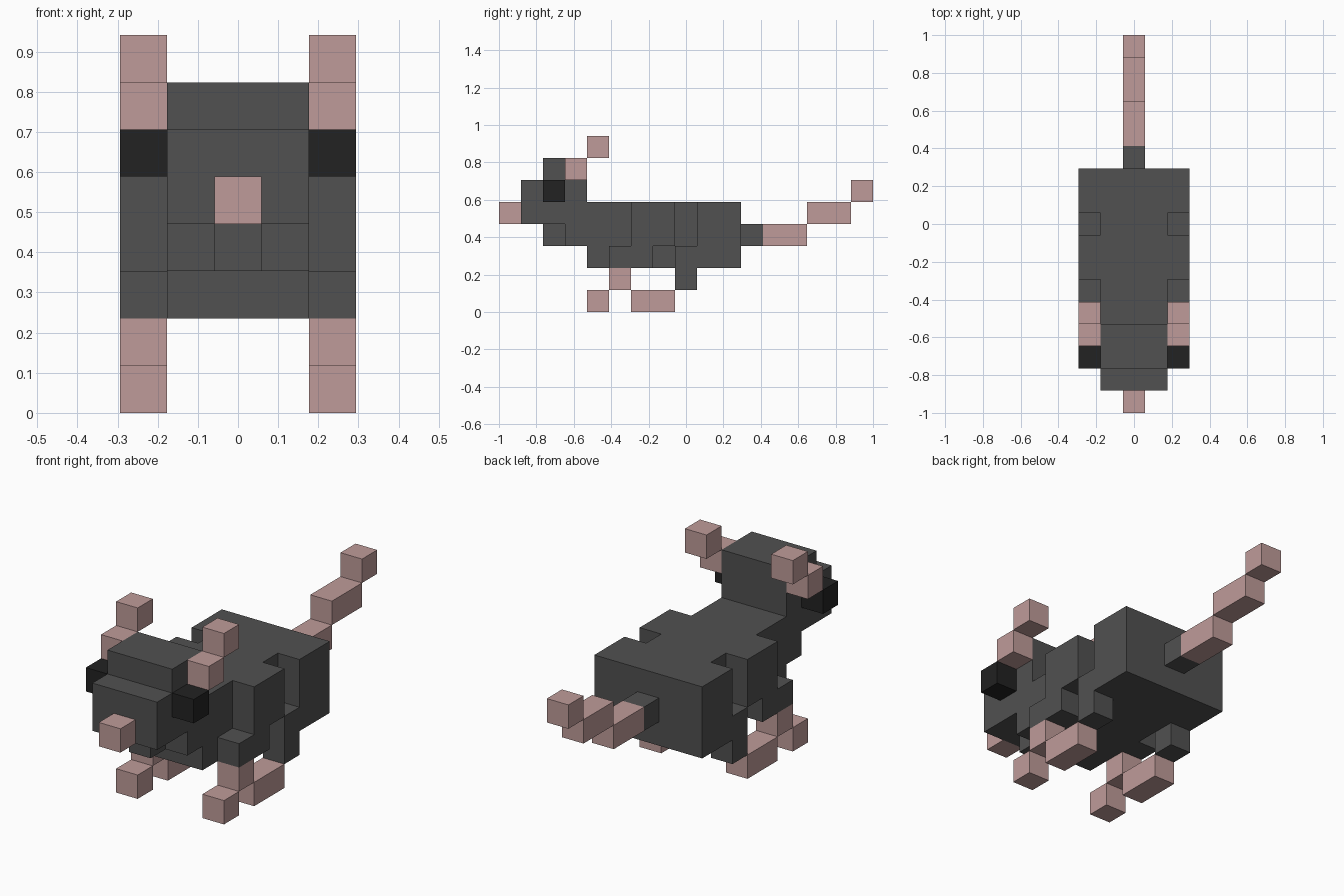
import bpy, bmesh, math
from mathutils import Vector

cube = bpy.data.objects.get("Cube")
if cube:
    bpy.data.objects.remove(cube, do_unlink=True)

U = 2 / 17            # block size: the model is 5 x 17 x 8 blocks
ORIGIN = Vector((-2.5 * U, -1.0, 0.0))


def material(name, rgb):
    m = bpy.data.materials.new(name)
    m.diffuse_color = (*rgb, 1)
    m.use_nodes = True
    bsdf = m.node_tree.nodes["Principled BSDF"]
    bsdf.inputs["Base Color"].default_value = (*rgb, 1)
    bsdf.inputs["Roughness"].default_value = 0.9
    return m


GREY = material("dark_grey", (0.082, 0.082, 0.082))
PINK = material("dusty_pink", (0.52, 0.33, 0.32))
BLACK = material("black", (0.016, 0.016, 0.016))


def blocks(name, mat, *boxes):
    """Merge boxes, given as block ranges (x0, x1, y0, y1, z0, z1), into one shell."""
    cells = {(x, y, z) for x0, x1, y0, y1, z0, z1 in boxes
             for x in range(x0, x1) for y in range(y0, y1) for z in range(z0, z1)}
    bm = bmesh.new()
    verts = {}

    def vert(p):
        if p not in verts:
            verts[p] = bm.verts.new(ORIGIN + Vector(p) * U)
        return verts[p]

    for c in cells:
        for axis in range(3):
            for side in (0, 1):
                n = list(c)
                n[axis] += 2 * side - 1
                if tuple(n) in cells:
                    continue
                a, b = (axis + 1) % 3, (axis + 2) % 3
                quad = []
                for da, db in ((0, 0), (1, 0), (1, 1), (0, 1)):
                    p = list(c)
                    p[axis] += side
                    p[a] += da
                    p[b] += db
                    quad.append(vert(tuple(p)))
                bm.faces.new(quad if side else quad[::-1])
    # join coplanar block faces into clean flat panels
    bmesh.ops.dissolve_limit(bm, angle_limit=math.radians(1),
                             verts=bm.verts[:], edges=bm.edges[:])
    mesh = bpy.data.meshes.new(name)
    bm.to_mesh(mesh)
    bm.free()
    mesh.materials.append(mat)
    obj = bpy.data.objects.new(name, mesh)
    bpy.context.collection.objects.link(obj)
    return obj


def pair(name, mat, *boxes):
    """Build a part on the right side and its mirror on the left."""
    blocks("right_" + name, mat, *boxes)
    blocks("left_" + name, mat, *[(5 - x1, 5 - x0, *rest) for x0, x1, *rest in boxes])


# head with raised crown, chin and snout
blocks("head", GREY, (1, 4, 1, 4, 4, 6), (1, 4, 2, 4, 6, 7))
blocks("chin", GREY, (2, 3, 2, 3, 3, 4))
blocks("nose", PINK, (2, 3, 0, 1, 4, 5))
pair("eye", BLACK, (0, 1, 2, 3, 5, 6))
pair("ear", PINK, (0, 1, 3, 4, 6, 7), (0, 1, 4, 5, 7, 8))

# neck, torso and wide rump
blocks("body", GREY, (1, 4, 3, 4, 3, 4), (1, 4, 4, 9, 2, 5), (0, 5, 9, 11, 2, 5))

# shoulders and front legs
pair("shoulder", GREY, (0, 1, 6, 8, 3, 5), (0, 1, 5, 7, 2, 3))
pair("front_leg", PINK, (0, 1, 5, 6, 1, 2))
pair("front_foot", PINK, (0, 1, 4, 5, 0, 1))

# back legs reaching forward below the rump
pair("back_leg", GREY, (0, 1, 8, 9, 1, 3))
pair("back_foot", PINK, (0, 1, 6, 8, 0, 1))

# tail climbing in steps
blocks("tail_base", GREY, (2, 3, 11, 12, 3, 4))
blocks("tail", PINK, (2, 3, 12, 14, 3, 4), (2, 3, 14, 16, 4, 5), (2, 3, 16, 17, 5, 6))
